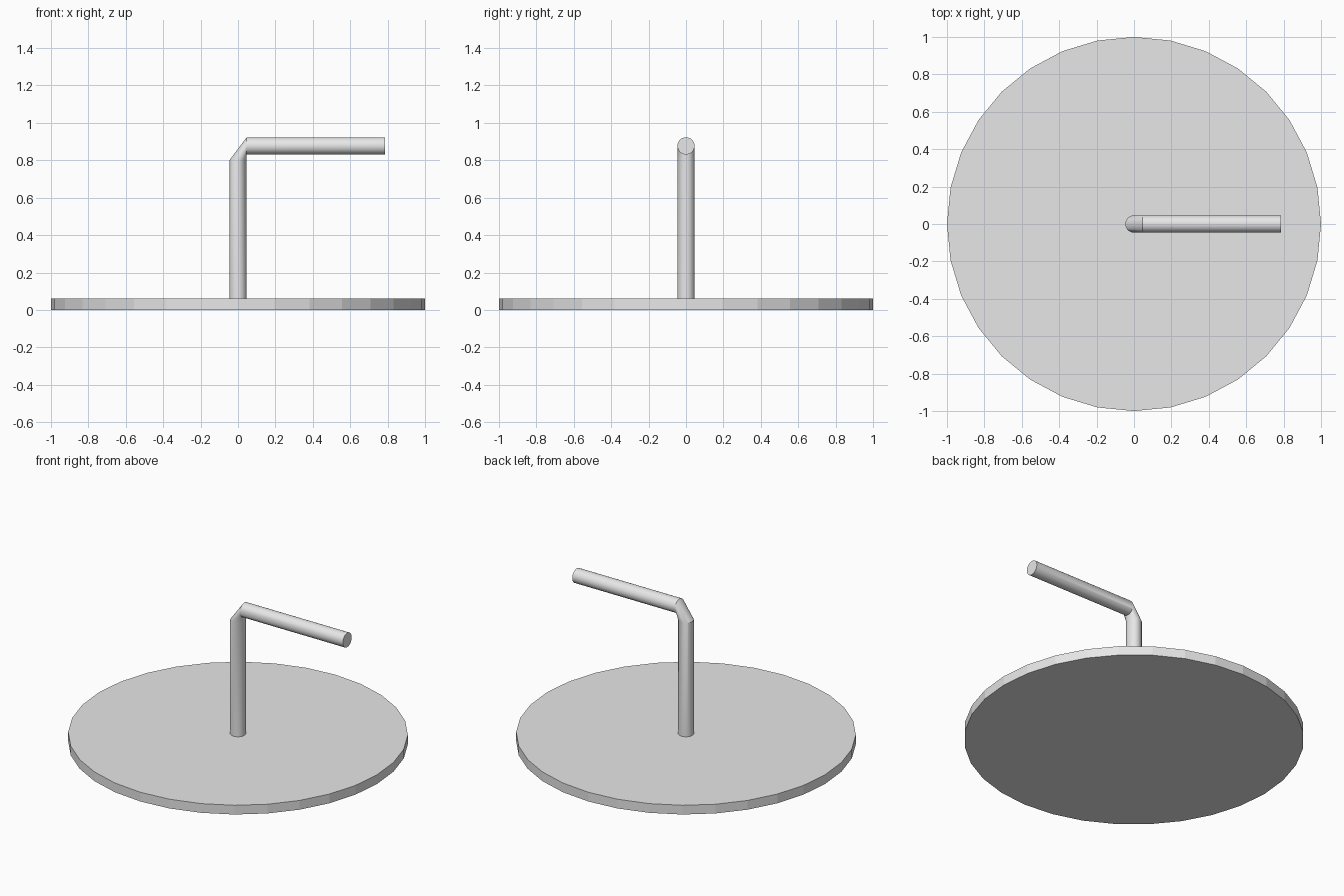
import bpy
import bmesh
import math
from mathutils import Vector

cube = bpy.data.objects.get("Cube")
if cube:
    bpy.data.objects.remove(cube, do_unlink=True)

SIDES = 32
BASE_TOP = 0.06
TUBE_R = 0.046
POST_TOP = 0.80
ARM_Z = 0.877
ARM_END = 0.785

grey = bpy.data.materials.new("light_grey")
grey.use_nodes = True
colour = (0.8, 0.8, 0.8, 1)
grey.diffuse_color = colour
grey.node_tree.nodes["Principled BSDF"].inputs["Base Color"].default_value = colour


def make_sweep(name, rings, radius):
    """Skin circles given as (centre, in-plane axis); the other axis is y."""
    bm = bmesh.new()
    loops = []
    for centre, axis in rings:
        loop = []
        for i in range(SIDES):
            a = 2 * math.pi * i / SIDES
            offset = Vector(axis) * math.cos(a) + Vector((0, math.sin(a), 0))
            loop.append(bm.verts.new(Vector(centre) + offset * radius))
        loops.append(loop)
    for low, high in zip(loops, loops[1:]):
        for i in range(SIDES):
            j = (i + 1) % SIDES
            bm.faces.new((low[i], low[j], high[j], high[i]))
    bm.faces.new(loops[0][::-1])
    bm.faces.new(loops[-1])
    bmesh.ops.recalc_face_normals(bm, faces=bm.faces)
    mesh = bpy.data.meshes.new(name)
    bm.to_mesh(mesh)
    bm.free()
    mesh.materials.append(grey)
    obj = bpy.data.objects.new(name, mesh)
    bpy.context.collection.objects.link(obj)
    return obj


# Faceted round base
across, down = (1, 0, 0), (0, 0, -1)
make_sweep("round_base", [((0, 0, 0), across), ((0, 0, BASE_TOP), across)], 1.0)

# Upright post, mitred elbow and side arm in one smooth tube
tube = make_sweep("bent_tube", [
    ((0, 0, BASE_TOP), across),
    ((0, 0, POST_TOP), across),
    ((TUBE_R, 0, ARM_Z), down),
    ((ARM_END, 0, ARM_Z), down),
], TUBE_R)

bpy.ops.object.select_all(action="DESELECT")
tube.select_set(True)
bpy.context.view_layer.objects.active = tube
bpy.ops.object.shade_smooth_by_angle(angle=math.radians(30))
